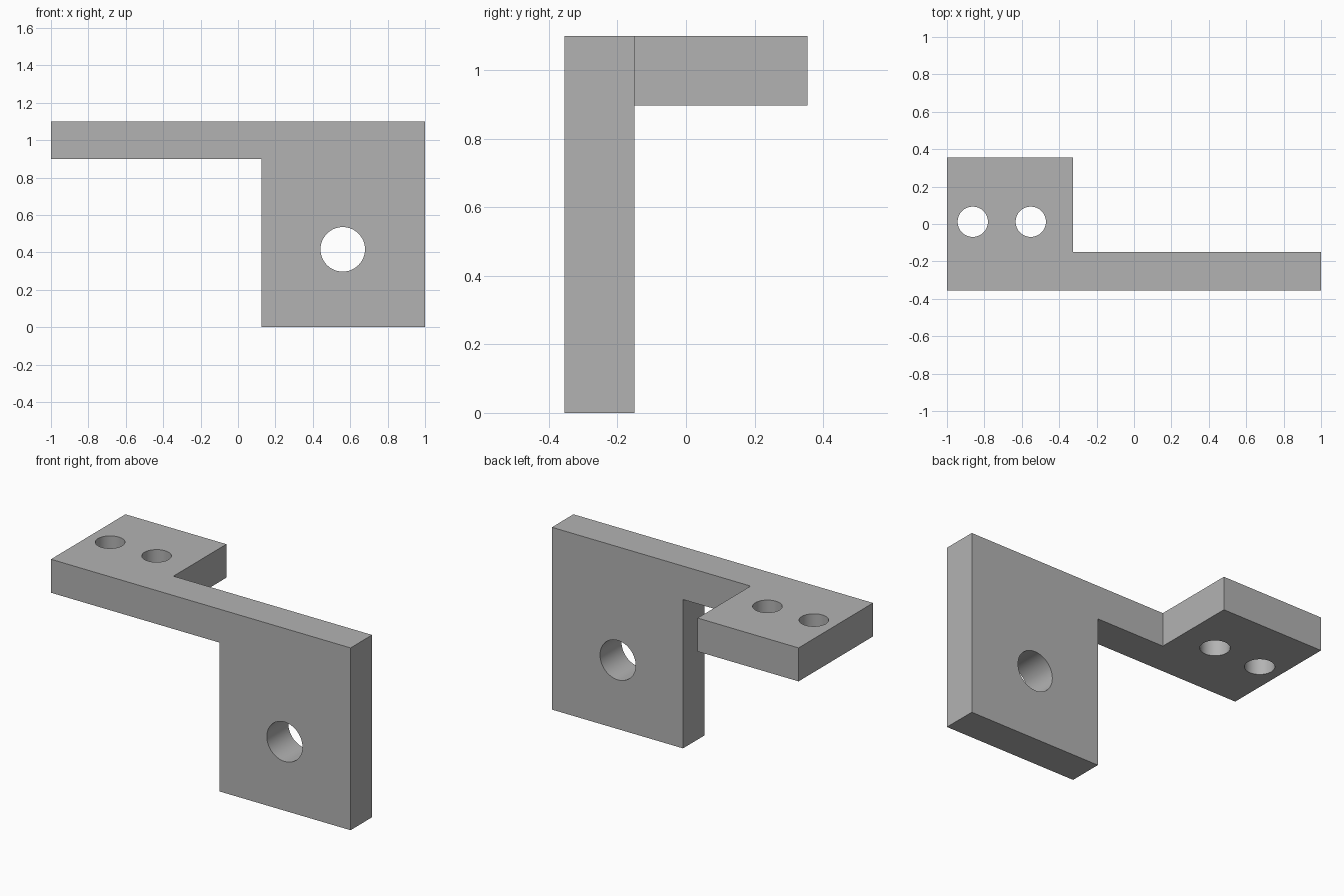
import bpy, bmesh, math
from mathutils import Matrix

cube = bpy.data.objects.get("Cube")
if cube:
    bpy.data.objects.remove(cube, do_unlink=True)

FRONT, WEB_BACK, BACK = -0.355, -0.15, 0.355
TOP, ARM_BOTTOM = 1.1, 0.898

grey = bpy.data.materials.new("plain grey")
grey.use_nodes = True
grey.diffuse_color = (0.45, 0.45, 0.45, 1)
grey.node_tree.nodes["Principled BSDF"].inputs["Base Color"].default_value = grey.diffuse_color


def make_object(name, bm):
    bmesh.ops.recalc_face_normals(bm, faces=bm.faces)
    mesh = bpy.data.meshes.new(name)
    bm.to_mesh(mesh)
    bm.free()
    mesh.materials.append(grey)
    obj = bpy.data.objects.new(name, mesh)
    bpy.context.collection.objects.link(obj)
    return obj


def prism(name, outline, direction):
    bm = bmesh.new()
    face = bm.faces.new([bm.verts.new(p) for p in outline])
    result = bmesh.ops.extrude_face_region(bm, geom=[face], use_keep_orig=True)
    moved = [v for v in result["geom"] if isinstance(v, bmesh.types.BMVert)]
    bmesh.ops.translate(bm, verts=moved, vec=direction)
    return make_object(name, bm)


def hole_cutter(name, center, radius, turn=0):
    bm = bmesh.new()
    matrix = Matrix.Translation(center) @ Matrix.Rotation(turn, 4, "X")
    bmesh.ops.create_cone(bm, cap_ends=True, segments=64, radius1=radius,
                          radius2=radius, depth=0.6, matrix=matrix)
    return make_object(name, bm)


def combine(target, other, operation):
    mod = target.modifiers.new(other.name, "BOOLEAN")
    mod.operation, mod.solver, mod.object = operation, "EXACT", other
    bpy.context.view_layer.objects.active = target
    bpy.ops.object.modifier_apply(modifier=mod.name)
    bpy.data.objects.remove(other, do_unlink=True)


# Upright plate with its long side arm
profile = [(-1, TOP), (-1, ARM_BOTTOM), (0.125, ARM_BOTTOM), (0.125, 0), (1, 0), (1, TOP)]
bracket = prism("bracket", [(x, FRONT, z) for x, z in profile], (0, WEB_BACK - FRONT, 0))

# Horizontal mounting tab at the end of the arm
tab = [(-1, -0.25), (-0.326, -0.25), (-0.326, BACK), (-1, BACK)]
combine(bracket, prism("mounting_tab", [(x, y, ARM_BOTTOM) for x, y in tab],
                       (0, 0, TOP - ARM_BOTTOM)), "UNION")

# Two screw holes in the tab and one large hole in the plate
for x in (-0.862, -0.552):
    combine(bracket, hole_cutter("screw_hole", (x, 0.012, 1), 0.081), "DIFFERENCE")
combine(bracket, hole_cutter("plate_hole", (0.56, -0.25, 0.416), 0.119, math.pi / 2), "DIFFERENCE")

# Merge coplanar faces, then smooth only the hole walls
bm = bmesh.new()
bm.from_mesh(bracket.data)
bmesh.ops.remove_doubles(bm, verts=bm.verts, dist=0.0001)
bmesh.ops.dissolve_limit(bm, angle_limit=math.radians(1), verts=bm.verts, edges=bm.edges)
bm.to_mesh(bracket.data)
bm.free()
bpy.ops.object.select_all(action="DESELECT")
bracket.select_set(True)
bpy.context.view_layer.objects.active = bracket
bpy.ops.object.shade_smooth_by_angle(angle=math.radians(30))
